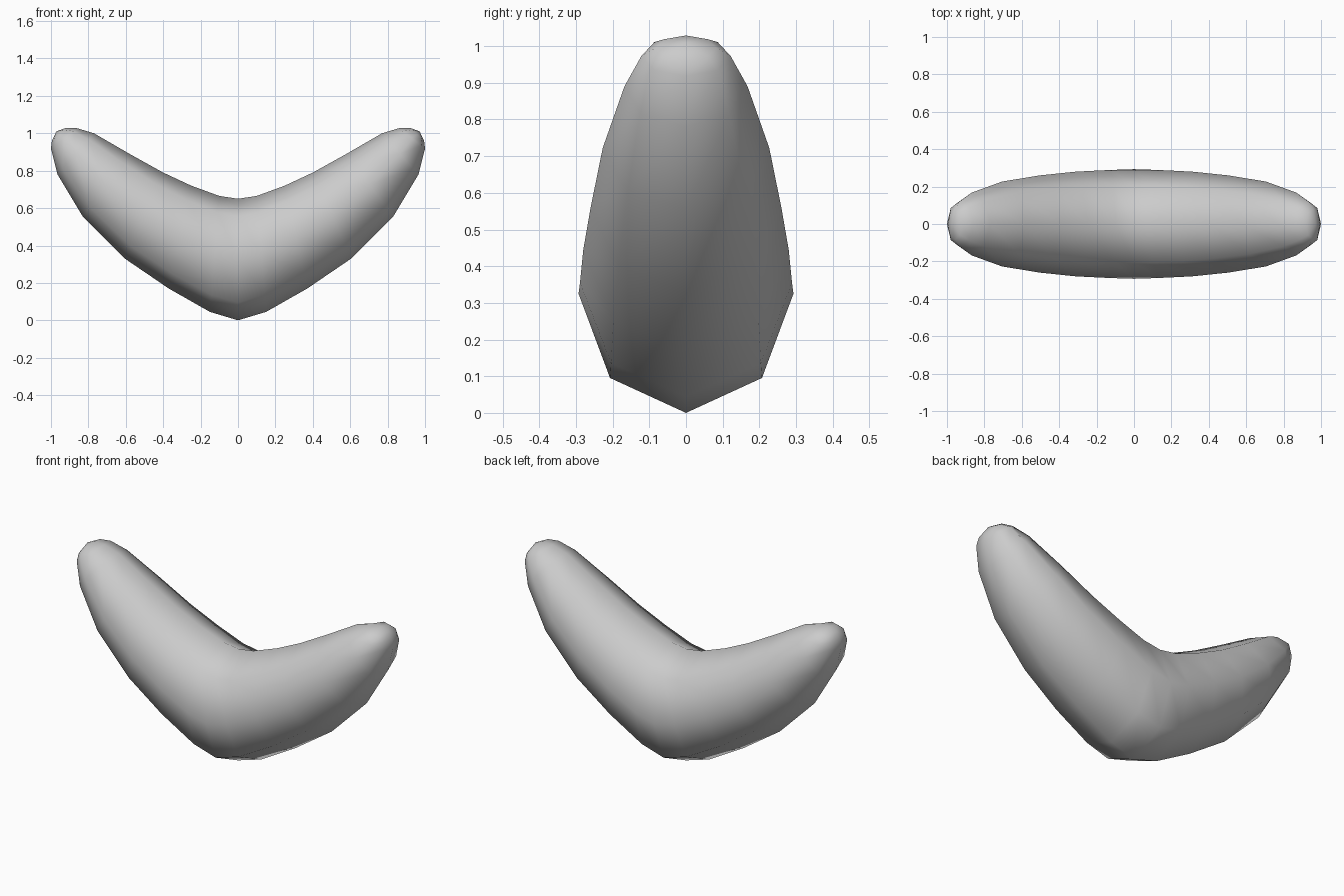
import bpy, bmesh
from math import sin, cos, tau

if "Cube" in bpy.data.objects:
    bpy.data.objects.remove(bpy.data.objects["Cube"])

# Half-profile from the middle to the tip: bottom x, z, top x, z, half width
sections = [
    (0.00, 0.000, 0.00, 0.650, 0.293),
    (0.15, 0.045, 0.10, 0.665, 0.289),
    (0.37, 0.170, 0.25, 0.720, 0.280),
    (0.605, 0.330, 0.40, 0.790, 0.260),
    (0.83, 0.555, 0.58, 0.890, 0.227),
    (0.965, 0.780, 0.77, 1.000, 0.168),
    (1.00, 0.918, 0.86, 1.027, 0.122),
    (0.995, 0.960, 0.92, 1.029, 0.083),
]
SIDES = 8

# Mirror the sections to get the full bent body
path = [(-a, b, -c, d, w) for a, b, c, d, w in reversed(sections[1:])] + sections

bm = bmesh.new()
rings = []
for bx, bz, tx, tz, w in path:
    ring = []
    for i in range(SIDES):
        a = tau * i / SIDES
        t = (1 - cos(a)) / 2
        ring.append(bm.verts.new((bx + (tx - bx) * t, w * sin(a), bz + (tz - bz) * t)))
    rings.append(ring)

# Skin between rings
for r, s in zip(rings, rings[1:]):
    for i in range(SIDES):
        j = (i + 1) % SIDES
        bm.faces.new((r[i], r[j], s[j], s[i]))

# Rounded tips
for ring, side in ((rings[0], -1), (rings[-1], 1)):
    pole = bm.verts.new((side * 0.971, 0, 1.010))
    for i in range(SIDES):
        bm.faces.new((ring[i], ring[(i + 1) % SIDES], pole))

bmesh.ops.recalc_face_normals(bm, faces=bm.faces)
for f in bm.faces:
    f.smooth = True
mesh = bpy.data.meshes.new("curved_body")
bm.to_mesh(mesh)
bm.free()
bpy.context.collection.objects.link(bpy.data.objects.new("curved_body", mesh))
